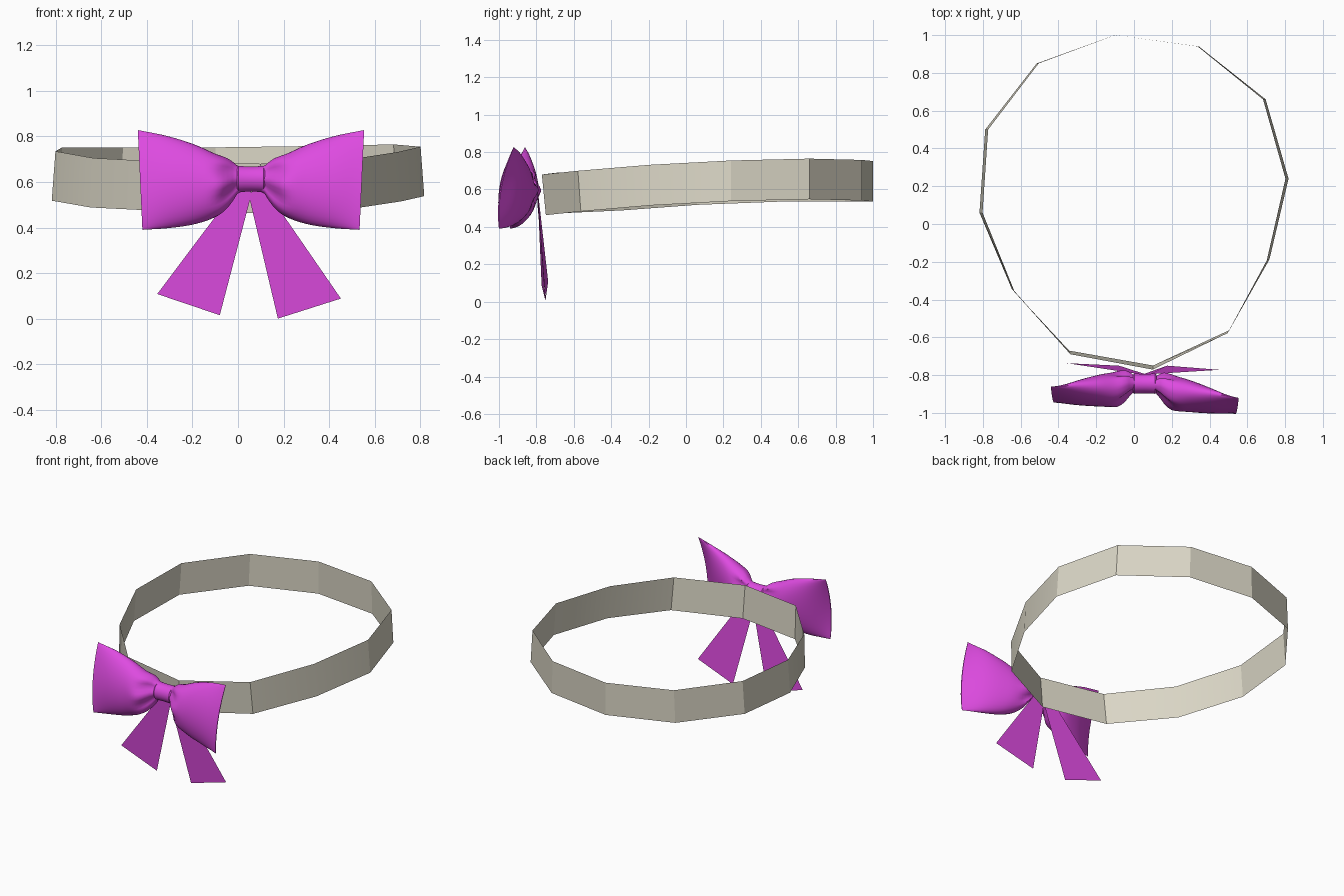
import bpy, math

if "Cube" in bpy.data.objects:
    bpy.data.objects.remove(bpy.data.objects["Cube"])


def material(name, rgb):
    m = bpy.data.materials.new(name)
    m.diffuse_color = (*rgb, 1)
    m.use_nodes = True
    m.node_tree.nodes["Principled BSDF"].inputs["Base Color"].default_value = m.diffuse_color
    return m


MAGENTA = material("magenta", (0.73, 0.07, 0.75))
BEIGE = material("beige", (0.70, 0.67, 0.56))


def make(name, verts, faces, mat, angle=40):
    me = bpy.data.meshes.new(name)
    me.from_pydata(verts, [], faces)
    me.materials.append(mat)
    ob = bpy.data.objects.new(name, me)
    bpy.context.collection.objects.link(ob)
    bpy.ops.object.select_all(action='DESELECT')
    ob.select_set(True)
    bpy.context.view_layer.objects.active = ob
    bpy.ops.object.mode_set(mode='EDIT')
    bpy.ops.mesh.select_all(action='SELECT')
    bpy.ops.mesh.normals_make_consistent(inside=False)
    bpy.ops.object.mode_set(mode='OBJECT')
    bpy.ops.object.shade_smooth_by_angle(angle=math.radians(angle))
    return ob


def loft(rings):
    """Join equal rings of points and cap both ends."""
    n = len(rings[0])
    verts = [p for r in rings for p in r]
    faces = [(i * n + j, i * n + (j + 1) % n, (i + 1) * n + (j + 1) % n, (i + 1) * n + j)
             for i in range(len(rings) - 1) for j in range(n)]
    faces += [tuple(range(n)), tuple(range((len(rings) - 1) * n, len(rings) * n))]
    return verts, faces


def curve(keys, u):
    """Smooth (Catmull-Rom style) interpolation through (u, value) keys."""
    def slope(i):
        a, b = keys[max(i - 1, 0)], keys[min(i + 1, len(keys) - 1)]
        return (b[1] - a[1]) / (b[0] - a[0])
    for i in range(len(keys) - 1):
        (u0, v0), (u1, v1) = keys[i], keys[i + 1]
        if u <= u1 or i == len(keys) - 2:
            w = u1 - u0
            t = (u - u0) / w
            return ((2*t**3 - 3*t*t + 1) * v0 + (t**3 - 2*t*t + t) * w * slope(i)
                    + (3*t*t - 2*t**3) * v1 + (t**3 - t*t) * w * slope(i + 1))


# Collar band: open twelve-sided strip, (x, y, top z)
band = [(-.10, 1.0, .752), (.34, .94, .758), (.69, .66, .765), (.81, .24, .755),
        (.71, -.19, .732), (.50, -.57, .70), (.10, -.76, .68), (-.34, -.68, .69),
        (-.64, -.35, .705), (-.81, .06, .735), (-.78, .50, .752), (-.51, .85, .752)]
verts = []
for x, y, z in band:
    front = max(0, -y) * 0.014
    verts += [(x * 0.99, y - front, z), (x * 1.01, y + front, z - .217)]
n = len(band)
make("collar_band", verts,
     [(2 * i, 2 * i + 1, (2 * i + 3) % (2 * n), (2 * i + 2) % (2 * n)) for i in range(n)],
     BEIGE, 20)

# Bow wings: lens-shaped pillows, pleated at the knot, pinched to a sharp outer edge
CX = 0.057
top = [(0, .66), (.12, .672), (.19, .70), (.32, .725), (.5, .765), (.75, .803), (1, .828)]
low = [(0, .565), (.12, .55), (.19, .50), (.3, .453), (.5, .417), (.75, .398), (1, .39)]
mid = [(0, -.845), (.15, -.85), (.3, -.88), (.5, -.89), (.75, -.905), (1, -.93)]
deep = [(0, .035), (.12, .04), (.2, .065), (.32, .088), (.5, .082), (.75, .055), (1, .003)]
for name, side in (("left_wing", -1), ("right_wing", 1)):
    rings = []
    for i in range(25):
        u = i / 24
        zt, zb = curve(top, u), curve(low, u)
        zc, h = (zt + zb) / 2, (zt - zb) / 2
        d = max(curve(deep, u), .002)
        yc = curve(mid, u) - side * 0.03 * u
        pleat = 0.22 * math.exp(-((u - .2) / .11) ** 2)
        ring = []
        for j in range(36):
            a = 2 * math.pi * j / 36
            c, s = math.cos(a), math.sin(a)
            z = zc + h * s
            y = (yc + d * c * (1 + pleat * math.cos(6 * a)) + 0.18 * h * s * u
                 - .03 * u * u * c * c)
            x = CX + side * (0.487 * u + .01 * u * s)
            ring.append((x, y, z))
        rings.append(ring)
    make(name, *loft(rings), MAGENTA)

# Knot: short waisted tube wrapped round the middle
rings = []
for dx, r in ((-.058, .045), (-.062, .052), (-.055, .058), (-.03, .056), (0, .055),
              (.03, .056), (.055, .058), (.062, .052), (.058, .045)):
    rings.append([(CX + dx, -.845 + r * .93 * math.cos(2 * math.pi * j / 32),
                   .613 + r * math.sin(2 * math.pi * j / 32)) for j in range(32)])
make("knot", *loft(rings), MAGENTA)

# Ribbon tails: flat flaring strips behind the bow
tails = {"left_tail": [(.03, -.795, .62), (.06, -.795, .55), (-.08, -.75, .015), (-.355, -.737, .108)],
         "right_tail": [(.085, -.795, .62), (.05, -.795, .53), (.175, -.75, .0), (.452, -.772, .088)]}
for name, corners in tails.items():
    make(name, corners, [(0, 1, 2, 3)], MAGENTA)
